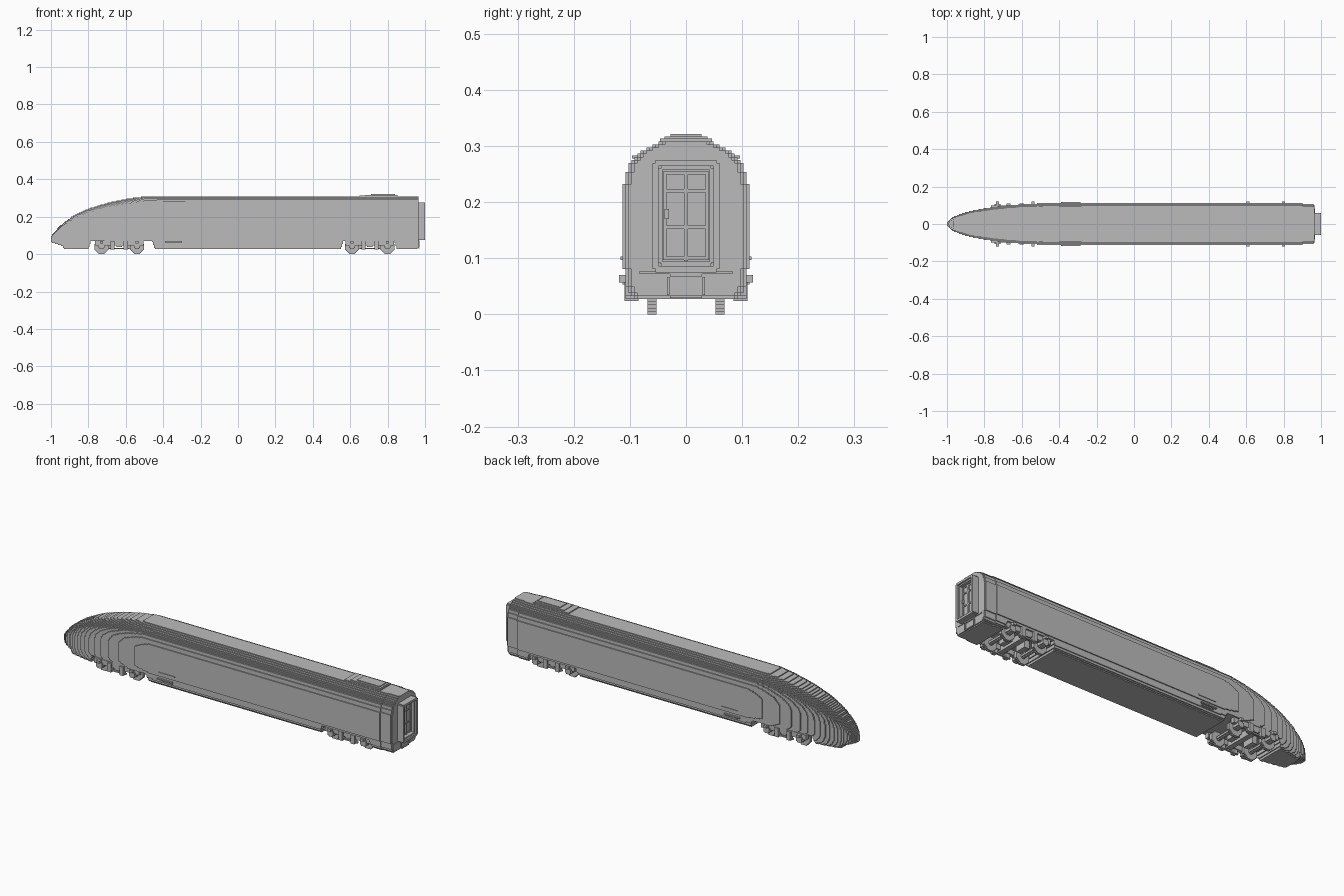
import bpy
import bmesh
import math
from mathutils import Vector

if "Cube" in bpy.data.objects:
    bpy.data.objects.remove(bpy.data.objects["Cube"])

V = 0.0054  # block size of the stepped surface

grey = bpy.data.materials.new("plain grey")
grey.diffuse_color = (0.5, 0.5, 0.5, 1)
grey.use_nodes = True
grey.node_tree.nodes["Principled BSDF"].inputs["Base Color"].default_value = grey.diffuse_color


def finish(bm, name):
    me = bpy.data.meshes.new(name)
    bm.to_mesh(me)
    bm.free()
    me.materials.append(grey)
    ob = bpy.data.objects.new(name, me)
    bpy.context.collection.objects.link(ob)
    return ob


def interp(t, table):
    if t <= table[0][0]:
        return table[0][1]
    for (a, p), (b, q) in zip(table, table[1:]):
        if t <= b:
            return p + (q - p) * (t - a) / (b - a)
    return table[-1][1]


def box(name, x0, x1, y0, y1, z0, z1):
    bm = bmesh.new()
    bmesh.ops.create_cube(bm, size=1)
    for v in bm.verts:
        v.co = ((x0 + x1) / 2 + v.co.x * (x1 - x0), (y0 + y1) / 2 + v.co.y * (y1 - y0),
                (z0 + z1) / 2 + v.co.z * (z1 - z0))
    return finish(bm, name)


def frame(name, x0, x1, w, z0, z1, t):
    """Rectangular ring facing the rear, with wall thickness t."""
    for s in (-1, 1):
        a, b = sorted((s * w, s * (w - t)))
        box(name + "_side", x0, x1, a, b, z0 + V, z1 - V)
    box(name + "_top", x0, x1, -w + V, w - V, z1 - t, z1)
    box(name + "_bottom", x0, x1, -w + V, w - V, z0, z0 + t)


def disc(name, cx, cz, r, y0, y1):
    """Stepped round disc with its axis along y."""
    n = round(r / V)
    right = []
    for k in range(-n, n):
        h = round(math.sqrt(max(0, n * n - (k + 0.5) ** 2))) * V
        right += [(h, k * V), (h, (k + 1) * V)]
    pts = right + [(-h, z) for h, z in reversed(right)]
    bm = bmesh.new()
    f = bm.faces.new([bm.verts.new((cx + x, y0, cz + z))
                      for i, (x, z) in enumerate(pts) if (x, z) != pts[i - 1]])
    ext = bmesh.ops.extrude_face_region(bm, geom=[f])
    for v in ext["geom"]:
        if isinstance(v, bmesh.types.BMVert):
            v.co.y = y1
    if f not in bm.faces[:]:
        bm.faces.new([v for v in bm.verts if abs(v.co.y - y0) < 1e-6])
    bmesh.ops.recalc_face_normals(bm, faces=bm.faces[:])
    return finish(bm, name)


# Body profiles
ROOF = [(-1, .094), (-.985, .115), (-.957, .147), (-.92, .178), (-.877, .206), (-.797, .243),
        (-.69, .275), (-.58, .297), (-.5, .308)]
BELLY = [(-1, .065), (-.94, .043), (-.925, .027)]
SECTION = [(.027, .09), (.04, .102), (.06, .108), (.1, .113), (.2, .113), (.23, .111), (.25, .107),
           (.27, .1), (.28, .09), (.29, .077), (.3, .06), (.308, .043)]
WELLS = [(-.8, -.445), (.55, .85)]


def half_width(x, z):
    zt, zb = interp(x, ROOF), interp(x, BELLY)
    if not zb <= z <= zt:
        return 0
    for a, b in WELLS:
        if a < x < b and z < .028 + min(.04, 3 * min(x - a, b - x)):
            return 0
    t = min(1, (x + 1) / .6)
    w = interp(.027 + (z - zb) / (zt - zb) * .281, SECTION) * math.sqrt(1 - (1 - t) ** 2)
    if x > .9:
        w -= V
    if x > .96:
        w -= V
        if z < .03:
            return 0
    return max(1, round(w / V)) * V


def build_body():
    layers = range(5, 57)
    n = round(1.967 / V)
    slabs = []
    for i in range(n):
        col = [half_width(-1 + (i + .5) * V, (k + .5) * V) for k in layers]
        if slabs and slabs[-1][2] == col:
            slabs[-1][1] = -1 + (i + 1) * V
        else:
            slabs.append([-1 + i * V, -1 + (i + 1) * V, col])
    bm = bmesh.new()

    def quad(pts, normal):
        f = bm.faces.new([bm.verts.new(p) for p in pts])
        f.normal_update()
        if f.normal.dot(Vector(normal)) < 0:
            f.normal_flip()

    def spans(w, other):
        if other >= w:
            return []
        return [(-w, w)] if other == 0 else [(-w, -other), (other, w)]

    empty = [0] * len(layers)
    for i, (x0, x1, col) in enumerate(slabs):
        before = slabs[i - 1][2] if i else empty
        after = slabs[i + 1][2] if i + 1 < len(slabs) else empty
        for j, w in enumerate(col):
            if w == 0:
                continue
            z0, z1 = layers[j] * V, (layers[j] + 1) * V
            for s in (-1, 1):
                y = s * w
                quad([(x0, y, z0), (x1, y, z0), (x1, y, z1), (x0, y, z1)], (0, s, 0))
            above = col[j + 1] if j + 1 < len(col) else 0
            below = col[j - 1] if j else 0
            for z, other, d in ((z1, above, 1), (z0, below, -1)):
                for a, b in spans(w, other):
                    quad([(x0, a, z), (x1, a, z), (x1, b, z), (x0, b, z)], (0, 0, d))
            for x, other, d in ((x0, before[j], -1), (x1, after[j], 1)):
                for a, b in spans(w, other):
                    quad([(x, a, z0), (x, b, z0), (x, b, z1), (x, a, z1)], (d, 0, 0))
    bmesh.ops.remove_doubles(bm, verts=bm.verts[:], dist=1e-5)
    finish(bm, "body")


build_body()

# Roof hump
box("roof_hump_base", .65, .855, -.046, .046, .306, .3135)
box("roof_hump_middle", .68, .85, -.038, .038, .306, .317)
box("roof_hump_top", .71, .84, -.028, .028, .306, .3215)

# Rear gangway, door and coupler panel
frame("gangway_inner", .965, .992, .05, .086, .265, .008)
frame("gangway_outer", .965, 1.0, .06, .075, .275, .011)
box("door_leaf", .965, .972, -.045, .045, .09, .26)
box("door_split", .97, .978, -.004, .004, .095, .255)
for z in (.1, .155, .22, .252):
    box("door_rail", .97, .976, -.038, .038, z - .003, z + .003)
for s in (-1, 1):
    box("door_stile", .97, .976, s * .038 - .003, s * .038 + .003, .097, .255)
box("door_handle", .97, .98, -.038, -.03, .17, .188)
frame("coupler_frame", .964, .971, .034, .029, .072, .005)
box("end_sill", .964, .969, -.083, .083, .072, .077)

# Cab steps and door rails on both sides
for s in (-1, 1):
    for z, x0, x1, out in ((.066, -.39, -.3, .117), (.056, -.375, -.305, .113), (.1, -.385, -.285, .117)):
        a, b = sorted((s * .1, s * out))
        box("cab_step", x0, x1, a, b, z - .003, z + .003)
    a, b = sorted((s * .085, s * .096))
    box("cab_door_rail", -.4, -.28, a, b, .278, .283)


# Bogies
def bogie(cx):
    for dx in (-.095, .095):
        x = cx + dx
        for s in (-1, 1):
            a, b = sorted((s * .053, s * .069))
            disc("wheel", x, 7 * V, 7 * V, a, b)
            a, b = sorted((s * .069, s * .108))
            disc("axle_box", x, 8 * V, 3 * V, a, b)
            a, b = sorted((s * .1, s * .119))
            box("axle_cap", x - .008, x + .008, a, b, .057, .07)
        disc("axle", x, 7 * V, 2 * V, -.07, .07)
        box("motor", x - math.copysign(.045, dx) - .014, x - math.copysign(.045, dx) + .014,
            -.03, .03, .03, .07)
    box("bogie_crossbeam", cx - .014, cx + .014, -.1, .1, .038, .07)
    for s in (-1, 1):
        a, b = sorted((s * .08, s * .1))
        box("bogie_side_frame", cx - .13, cx + .13, a, b, .045, .072)
        for dx in (-.035, .035):
            a, b = sorted((s * .085, s * .11))
            box("spring", cx + dx - .011, cx + dx + .011, a, b, .024, .07)
        a, b = sorted((s * .09, s * .1))
        box("damper", cx - .055, cx + .055, a, b, .027, .034)


bogie(-.635)
bogie(.705)
